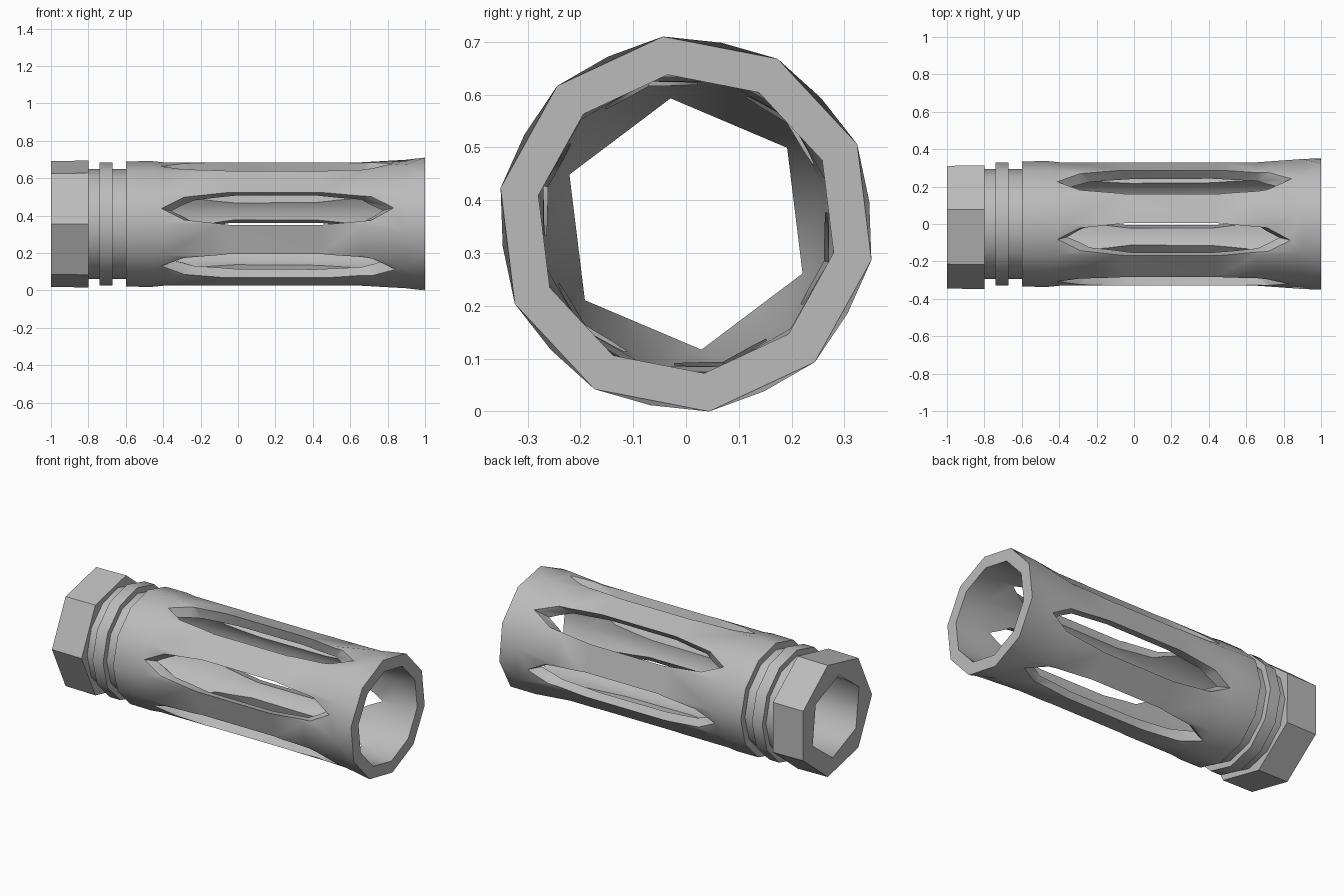
import bpy, bmesh
from math import radians, cos, sin, pi

cube = bpy.data.objects.get("Cube")
if cube:
    bpy.data.objects.remove(cube, do_unlink=True)

AXIS_Z = 0.355

steel = bpy.data.materials.new("satin_grey_steel")
steel.use_nodes = True
GREY = (0.5, 0.5, 0.5, 1)
steel.diffuse_color = GREY
steel.node_tree.nodes["Principled BSDF"].inputs["Base Color"].default_value = GREY


def make_object(name, bm):
    bmesh.ops.recalc_face_normals(bm, faces=bm.faces)
    mesh = bpy.data.meshes.new(name)
    bm.to_mesh(mesh)
    bm.free()
    mesh.materials.append(steel)
    obj = bpy.data.objects.new(name, mesh)
    bpy.context.collection.objects.link(obj)
    return obj


def add_ring(bm, x, radius, sides, phase):
    """Polygon around the x axis; returns its vertices and their angles."""
    angles = [radians(phase) + 2 * pi * i / sides for i in range(sides)]
    verts = [bm.verts.new((x, radius * cos(a), AXIS_Z + radius * sin(a))) for a in angles]
    return verts, angles


def zip_rings(bm, ring_a, ring_b):
    """Join two rings, which may have different numbers of sides."""
    (va, aa), (vb, ab) = ring_a, ring_b
    na, nb = len(va), len(vb)
    i = j = 0
    while i < na or j < nb:
        next_a = aa[0] + 2 * pi * (i + 1) / na
        next_b = ab[0] + 2 * pi * (j + 1) / nb
        a, b = va[i % na], vb[j % nb]
        a2, b2 = va[(i + 1) % na], vb[(j + 1) % nb]
        if i < na and j < nb and abs(next_a - next_b) < 1e-4:
            bm.faces.new((a, a2, b2, b))
            i, j = i + 1, j + 1
        elif j >= nb or (i < na and next_a < next_b):
            bm.faces.new((a, a2, b))
            i += 1
        else:
            bm.faces.new((a, b2, b))
            j += 1


# Tube: x, radius, sides, phase, from the rear nut along the outside and back through the bore
RINGS = [
    (-1.0, 0.345, 7, 25.7), (-0.8, 0.348, 7, 25.7),      # rear nut
    (-0.8, 0.295, 12, 0), (-0.74, 0.295, 12, 0),         # first groove
    (-0.74, 0.33, 12, 0), (-0.67, 0.33, 12, 0),          # collar
    (-0.67, 0.295, 12, 0), (-0.6, 0.295, 12, 0),         # second groove
    (-0.6, 0.335, 12, 0), (-0.46, 0.336, 12, 0),         # shoulder
    (-0.4, 0.33, 12, 0), (0.66, 0.33, 12, 0),            # slotted body
    (0.9, 0.35, 10, 7), (1.0, 0.358, 10, 25),            # flared muzzle
    (1.0, 0.285, 10, 25), (0.85, 0.28, 12, 15),          # mouth
    (-0.45, 0.27, 12, 15), (-1.0, 0.24, 6, 37),          # bore down to hexagonal hole
]
bm = bmesh.new()
rings = [add_ring(bm, *r) for r in RINGS]
for k, ring in enumerate(rings):
    zip_rings(bm, ring, rings[(k + 1) % len(rings)])
tube = make_object("slotted_tube", bm)

# Slot cutters: pointed outlines lofted outward, six around the axis
HALF = [(-0.3, 0.062), (-0.05, 0.09), (0.45, 0.09), (0.72, 0.065)]
OUTLINE = [(-0.42, 0)] + HALF + [(0.83, 0)] + [(x, -w) for x, w in reversed(HALF)]
MID = 0.2
bm = bmesh.new()
for k in range(6):
    a = radians(45 + 60 * k)
    layers = []
    for r, stretch in ((0.2, 0.78), (0.33, 1.0), (0.4, 1.12)):
        layers.append([bm.verts.new((MID + (x - MID) * stretch,
                                     r * cos(a) - w * sin(a),
                                     AXIS_Z + r * sin(a) + w * cos(a))) for x, w in OUTLINE])
    n = len(OUTLINE)
    for low, high in zip(layers, layers[1:]):
        for i in range(n):
            bm.faces.new((low[i], low[(i + 1) % n], high[(i + 1) % n], high[i]))
    bm.faces.new(layers[0])
    bm.faces.new(layers[-1])
cutter = make_object("slot_cutter", bm)

# Cut the slots and remove the helper
cut = tube.modifiers.new("slots", "BOOLEAN")
cut.operation = "DIFFERENCE"
cut.solver = "EXACT"
cut.object = cutter
bpy.ops.object.select_all(action="DESELECT")
tube.select_set(True)
bpy.context.view_layer.objects.active = tube
bpy.ops.object.modifier_apply(modifier=cut.name)
bpy.data.objects.remove(cutter, do_unlink=True)
bpy.ops.object.shade_smooth_by_angle(angle=radians(40))
